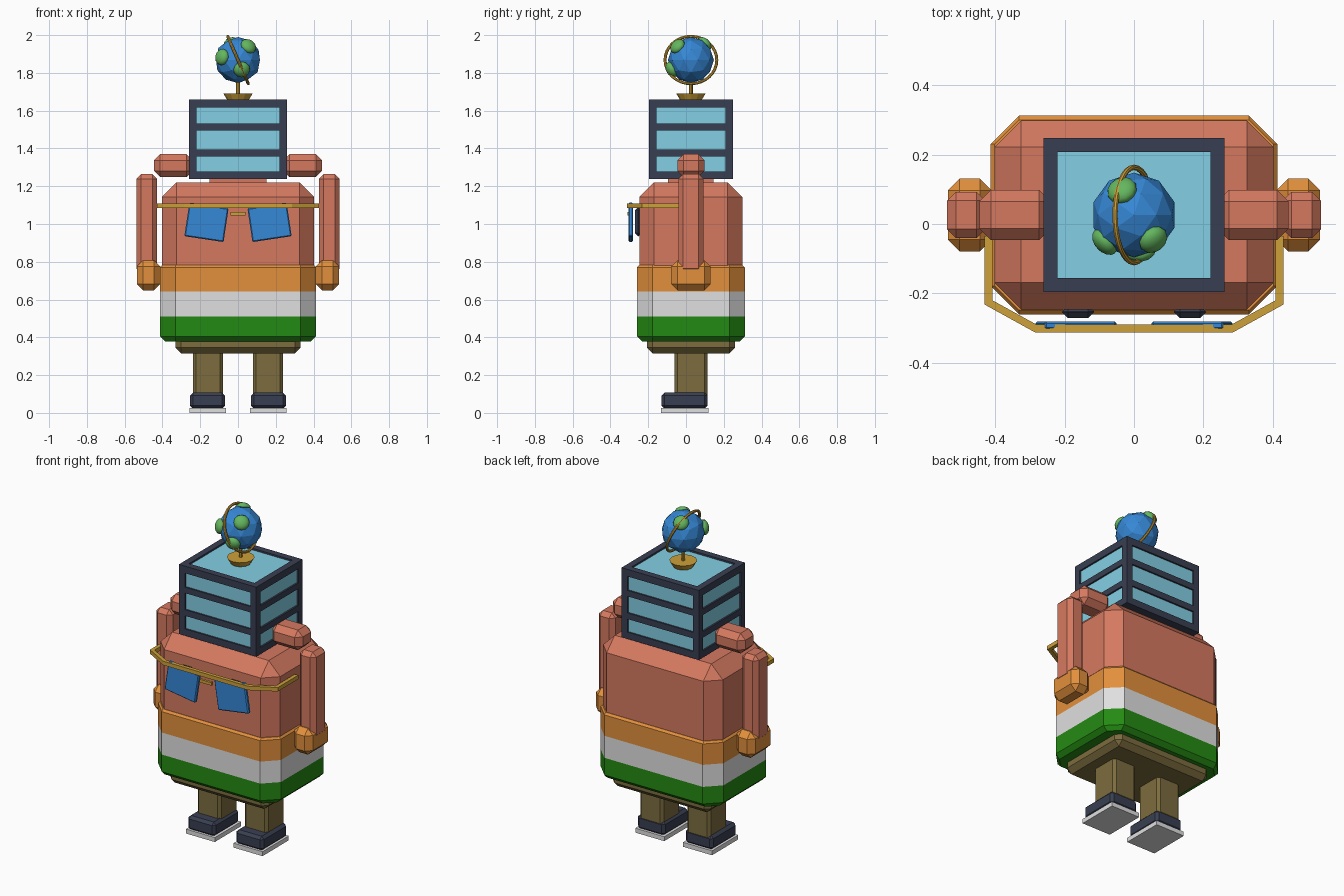
import bpy, bmesh, math
from mathutils import Vector, Matrix

if "Cube" in bpy.data.objects:
    bpy.data.objects.remove(bpy.data.objects["Cube"])

CY = 0.026  # depth centre of the figure


def lin(c):
    c /= 255
    return c / 12.92 if c <= 0.04045 else ((c + 0.055) / 1.055) ** 2.4


def mat(name, r, g, b):
    m = bpy.data.materials.new(name)
    m.diffuse_color = (lin(r), lin(g), lin(b), 1)
    m.use_nodes = True
    m.node_tree.nodes["Principled BSDF"].inputs["Base Color"].default_value = m.diffuse_color
    return m


PINK = mat("terracotta", 213, 121, 96)
ORANGE = mat("orange", 226, 144, 60)
WHITE = mat("white", 224, 224, 224)
GREEN = mat("flag green", 36, 138, 18)
OLIVE = mat("olive", 124, 108, 62)
DARK = mat("dark slate", 57, 63, 82)
GLASS = mat("window glass", 131, 207, 228)
BLUE = mat("blue", 54, 136, 214)
LEAF = mat("leaf green", 100, 182, 95)
GOLD = mat("gold", 206, 160, 58)


def finish(name, bm, *mats, smooth=False):
    bmesh.ops.recalc_face_normals(bm, faces=bm.faces)
    for f in bm.faces:
        f.smooth = smooth
    me = bpy.data.meshes.new(name)
    bm.to_mesh(me)
    bm.free()
    for m in mats:
        me.materials.append(m)
    ob = bpy.data.objects.new(name, me)
    bpy.context.collection.objects.link(ob)
    return ob


def box(name, x, y, z, m, bevel=0.0, turn=0.0):
    """Chamfered box from (min, max) ranges, optionally turned about its y axis."""
    bm = bmesh.new()
    bmesh.ops.create_cube(bm, size=1)
    size = [r[1] - r[0] for r in (x, y, z)]
    bmesh.ops.scale(bm, vec=size, verts=bm.verts)
    if bevel:
        bmesh.ops.bevel(bm, geom=bm.edges[:], offset=bevel, segments=1, affect='EDGES')
    mid = Vector([(r[0] + r[1]) / 2 for r in (x, y, z)])
    bm.transform(Matrix.Translation(mid) @ Matrix.Rotation(turn, 4, 'Y'))
    return finish(name, bm, m)


def around(half):
    return (CY - half, CY + half)


def side(s, a, b):
    return (a, b) if s > 0 else (-b, -a)


# Torso and hips
box("torso", (-0.402, 0.402), around(0.272), (0.6, 1.221), PINK, 0.077)
box("hips", (-0.331, 0.331), around(0.233), (0.315, 0.45), OLIVE, 0.03)
box("neck", (-0.15, 0.15), around(0.12), (1.2, 1.25), PINK)

# Three-colour wrap: stacked eight-sided rings, coloured by height
bm = bmesh.new()
HX, HY, C = 0.413, 0.286, 0.082
rings = []
for z, inset in ((0.379, 0.026), (0.405, 0), (0.509, 0), (0.643, 0), (0.77, 0), (0.782, 0.012)):
    a, b, p, q = HX - inset, HY - inset, HX - C, HY - C
    pts = [(a, -q), (a, q), (p, b), (-p, b), (-a, q), (-a, -q), (-p, -b), (p, -b)]
    rings.append([bm.verts.new((u, v + CY, z)) for u, v in pts])
for lo, hi in zip(rings, rings[1:]):
    for i in range(8):
        j = (i + 1) % 8
        bm.faces.new((lo[i], lo[j], hi[j], hi[i]))
bm.faces.new(rings[0])
bm.faces.new(rings[-1])
for f in bm.faces:
    h = f.calc_center_median().z
    f.material_index = 0 if h > 0.643 else 1 if h > 0.509 else 2
finish("striped_wrap", bm, ORANGE, WHITE, GREEN)

# Limbs, eyes and lenses, one of each per side
for s, tag in ((-1, "left"), (1, "right")):
    box(tag + "_leg", side(s, 0.08, 0.238), around(0.088), (0.08, 0.34), OLIVE, 0.016)
    box(tag + "_shoe", side(s, 0.069, 0.254), (-0.129, 0.114), (0.022, 0.108), DARK, 0.016)
    box(tag + "_sole", side(s, 0.063, 0.258), (-0.133, 0.119), (0, 0.027), WHITE)
    box(tag + "_arm", side(s, 0.428, 0.538), around(0.066), (0.74, 1.264), PINK, 0.025)
    box(tag + "_hand", side(s, 0.41, 0.536), around(0.105), (0.649, 0.808), ORANGE, 0.034)
    box(tag + "_shoulder", side(s, 0.24, 0.445), around(0.072), (1.248, 1.37), PINK, 0.033)
    box(tag + "_eye", side(s, 0.115, 0.207), (-0.271, -0.235), (0.935, 1.09), DARK, 0.017)
    box(tag + "_lens", side(s, 0.062, 0.272), (-0.304, -0.28), (0.919, 1.099), BLUE, 0.006,
        turn=-s * math.radians(8.5))

# Spectacle frame: bent strip with temples, plus a lower bridge
bm = bmesh.new()
outer = [(0.43, -0.035), (0.43, -0.232), (0.285, -0.312)]
inner = [(0.407, -0.035), (0.407, -0.22), (0.28, -0.29)]
half = outer + [(0, -0.312), (0, -0.29)] + inner[::-1]
for s in (-1, 1):
    f = bm.faces.new([bm.verts.new((s * u, v, 1.085)) for u, v in half])
    ext = bmesh.ops.extrude_face_region(bm, geom=[f])["geom"]
    bmesh.ops.translate(bm, vec=(0, 0, 0.024),
                        verts=[g for g in ext if isinstance(g, bmesh.types.BMVert)])
finish("spectacle_frame", bm, GOLD)
box("spectacle_bridge", (-0.04, 0.04), (-0.311, -0.296), (1.046, 1.064), GOLD)

# Head: glass block held by posts and horizontal bars
X, Y0, Y1, W, G = 0.26, CY - 0.222, CY + 0.222, 0.04, 0.01
box("head_glass", (-X + G, X - G), (Y0 + G, Y1 - G), (1.247, 1.65), GLASS)
for i, sx in enumerate((-1, 1)):
    for j, y in enumerate(((Y0, Y0 + W), (Y1 - W, Y1))):
        box(f"head_post_{i}{j}", side(sx, X - W, X), y, (1.237, 1.66), DARK)
for k, z in enumerate(((1.237, 1.278), (1.358, 1.395), (1.496, 1.532), (1.617, 1.66))):
    for s in (-1, 1):
        box(f"head_side_bar_{k}", side(s, X - W, X), (Y0 + W, Y1 - W), z, DARK)
    for y in ((Y0, Y0 + W), (Y1 - W, Y1)):
        box(f"head_cross_bar_{k}", (-X + W, X - W), y, z, DARK)
box("head_floor", (-X + W, X - W), (Y0 + W, Y1 - W), (1.237, 1.25), DARK)


# Globe stand
def cone(name, r1, r2, z0, z1, n):
    bm = bmesh.new()
    bmesh.ops.create_cone(bm, cap_ends=True, segments=n, radius1=r1, radius2=r2, depth=z1 - z0,
                          matrix=Matrix.Translation((0, CY, (z0 + z1) / 2)))
    return finish(name, bm, GOLD)


cone("globe_base", 0.056, 0.077, 1.655, 1.69, 12)
cone("globe_pole", 0.01, 0.01, 1.68, 1.765, 8)

# Globe with land patches
centre = Vector((0, CY, 1.868))
bm = bmesh.new()
bmesh.ops.create_icosphere(bm, subdivisions=2, radius=0.122, matrix=Matrix.Translation(centre))
finish("globe", bm, BLUE)
patches = [(-0.086, -0.079, 0.016), (0.057, -0.073, 0.075),
           (0.021, -0.108, -0.053), (-0.037, 0.076, 0.092)]
for i, d in enumerate(patches):
    d = Vector(d)
    turn = d.to_track_quat('Z', 'Y').to_matrix().to_4x4()
    place = Matrix.Translation(centre + d.normalized() * 0.116) @ turn
    bm = bmesh.new()
    bmesh.ops.create_uvsphere(bm, u_segments=12, v_segments=8, radius=1,
                              matrix=place @ Matrix.Diagonal((0.044, 0.044, 0.028, 1)))
    finish(f"land_patch_{i}", bm, LEAF, smooth=True)

# Tilted meridian ring
bpy.ops.mesh.primitive_torus_add(location=centre, rotation=(0, math.radians(66.5), 0),
                                 major_radius=0.137, minor_radius=0.008,
                                 major_segments=32, minor_segments=8)
ring = bpy.context.object
ring.name = "meridian_ring"
ring.data.materials.append(GOLD)
bpy.ops.object.shade_smooth_by_angle()
